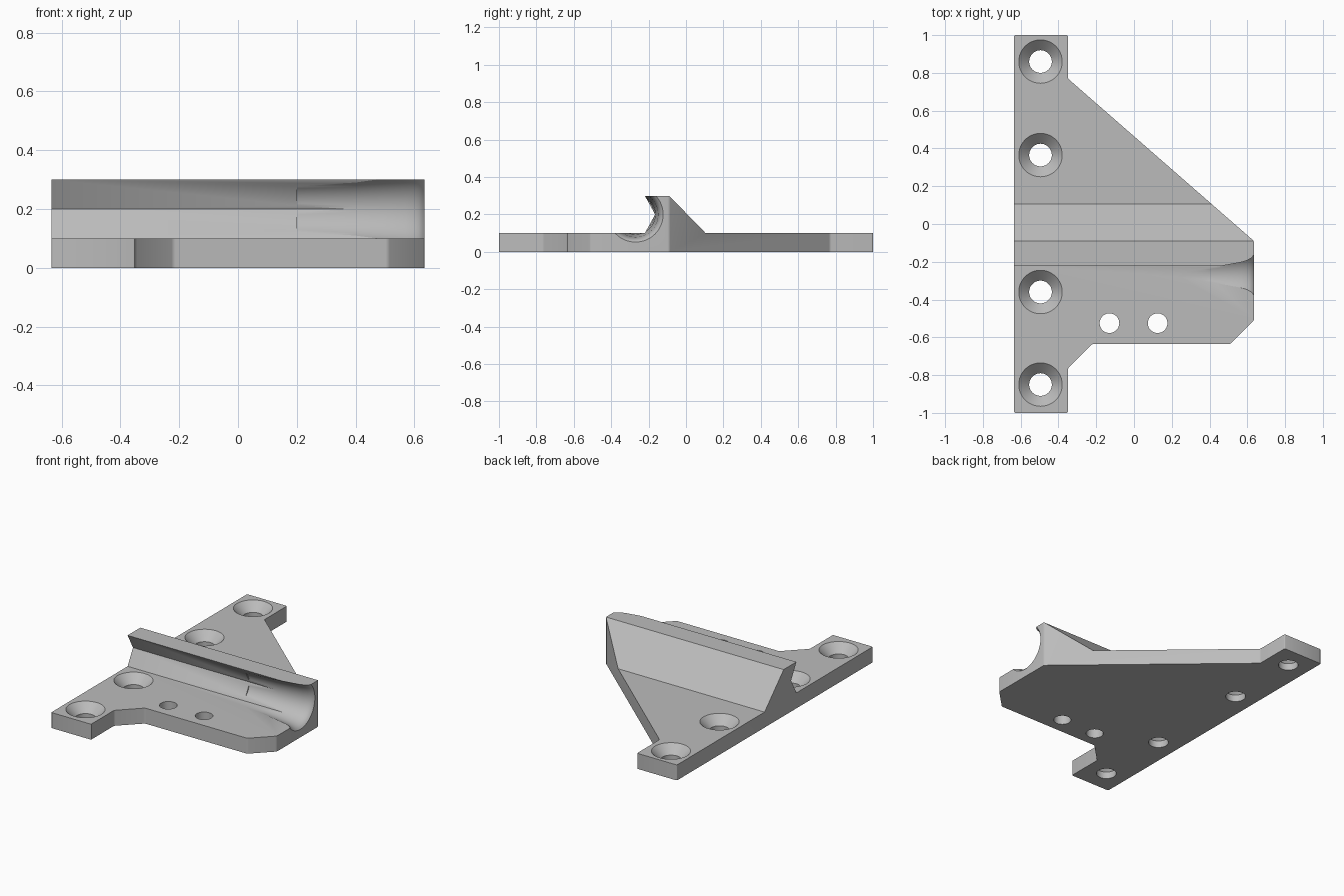
import bpy, bmesh, math
from mathutils import Vector

if "Cube" in bpy.data.objects:
    bpy.data.objects.remove(bpy.data.objects["Cube"], do_unlink=True)

grey = bpy.data.materials.new("plain grey")
grey.use_nodes = True
colour = (0.5, 0.5, 0.5, 1)
grey.diffuse_color = colour
grey.node_tree.nodes["Principled BSDF"].inputs["Base Color"].default_value = colour


def make_object(name, bm):
    bmesh.ops.recalc_face_normals(bm, faces=bm.faces)
    mesh = bpy.data.meshes.new(name)
    bm.to_mesh(mesh)
    bm.free()
    mesh.materials.append(grey)
    obj = bpy.data.objects.new(name, mesh)
    bpy.context.collection.objects.link(obj)
    return obj


def prism(name, points, direction, round_corners=0):
    """Extrude a flat outline, optionally rounding its long edges."""
    bm = bmesh.new()
    face = bm.faces.new([bm.verts.new(p) for p in points])
    out = bmesh.ops.extrude_face_region(bm, geom=[face])
    moved = [v for v in out["geom"] if isinstance(v, bmesh.types.BMVert)]
    bmesh.ops.translate(bm, verts=moved, vec=direction)
    if round_corners:
        axis = Vector(direction).normalized()
        edges = [e for e in bm.edges if abs((e.verts[0].co - e.verts[1].co).normalized().dot(axis)) > 0.99]
        bmesh.ops.bevel(bm, geom=edges, offset=round_corners, segments=3, profile=0.5, affect='EDGES')
    return make_object(name, bm)


def lathe(name, profile, place, sides=48):
    """Closed round solid from (height, radius) pairs; place maps to 3D."""
    bm = bmesh.new()
    angles = [2 * math.pi * i / sides for i in range(sides)]
    rings = [[bm.verts.new(place(h, r * math.cos(a), r * math.sin(a))) for a in angles]
             for h, r in profile]
    for low, high in zip(rings, rings[1:]):
        for i in range(sides):
            j = (i + 1) % sides
            bm.faces.new((low[i], low[j], high[j], high[i]))
    bm.faces.new(rings[0])
    bm.faces.new(rings[-1])
    return make_object(name, bm)


def apply_boolean(target, tool, operation):
    mod = target.modifiers.new("cut", 'BOOLEAN')
    mod.operation, mod.solver, mod.object = operation, 'EXACT', tool
    bpy.context.view_layer.objects.active = target
    bpy.ops.object.modifier_apply(modifier=mod.name)
    bpy.data.objects.remove(tool, do_unlink=True)


# Side section: flat plate with a sloped, grooved ridge
section = [(-1.1, 0), (1.1, 0), (1.1, 0.1), (0.105, 0.1), (-0.09, 0.3),
           (-0.22, 0.3), (-0.165, 0.2), (-0.22, 0.1), (-1.1, 0.1)]
bracket = prism("bracket_plate", [(-0.8, y, z) for y, z in section], (1.6, 0, 0))

# Plan outline trims the section
outline = [(-0.635, -1), (-0.35, -1), (-0.35, -0.765), (-0.22, -0.635), (0.51, -0.635),
           (0.635, -0.51), (0.635, -0.09), (-0.35, 0.77), (-0.35, 1), (-0.635, 1)]
apply_boolean(bracket, prism("outline_cutter", [(x, y, -0.2) for x, y in outline],
                             (0, 0, 0.8), 0.008), 'INTERSECT')

# Flared mouth at the end of the groove
flare = [(0.2, 0.099), (0.4, 0.106), (0.5, 0.114), (0.57, 0.121), (0.6, 0.127),
         (0.615, 0.132), (0.627, 0.139), (0.637, 0.15), (0.7, 0.15)]
apply_boolean(bracket, lathe("mouth_cutter", flare,
                             lambda h, a, b: (h, -0.27 + a, 0.2 + b), 64), 'DIFFERENCE')

# Countersunk mounting holes
sink = [(-0.1, 0.06), (0.045, 0.06), (0.1, 0.115), (0.15, 0.115)]
for y in (-0.85, -0.36, 0.365, 0.86):
    apply_boolean(bracket, lathe("screw_cutter", sink,
                                 lambda h, a, b: (-0.495 + a, y + b, h)), 'DIFFERENCE')

# Plain through holes
for x in (-0.13, 0.125):
    apply_boolean(bracket, lathe("hole_cutter", [(-0.1, 0.052), (0.15, 0.052)],
                                 lambda h, a, b: (x + a, -0.525 + b, h)), 'DIFFERENCE')

bpy.ops.object.select_all(action='DESELECT')
bracket.select_set(True)
bpy.context.view_layer.objects.active = bracket
bpy.ops.object.shade_smooth_by_angle(angle=math.radians(25))
